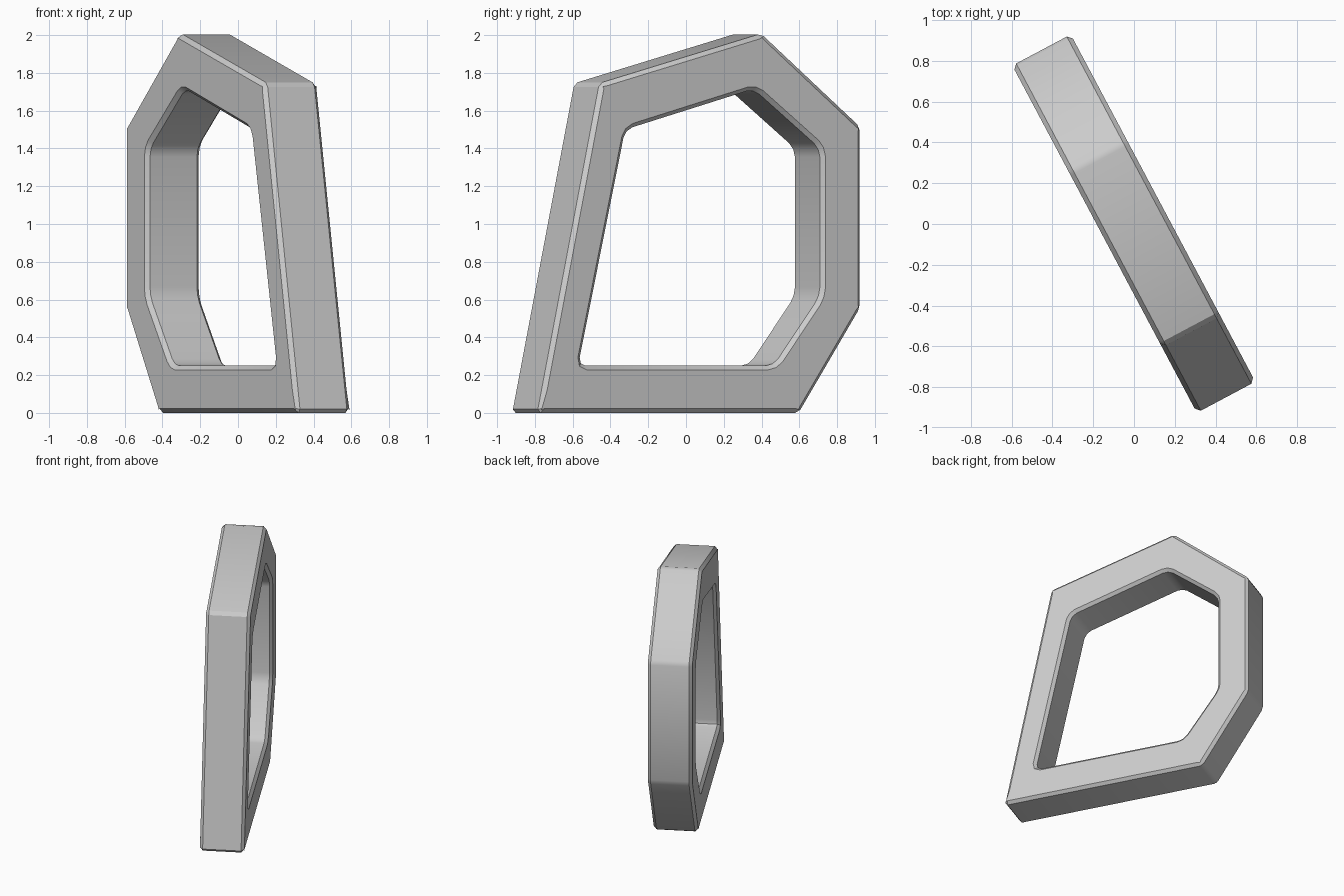
import bpy, bmesh, math
from mathutils import Matrix

if "Cube" in bpy.data.objects:
    bpy.data.objects.remove(bpy.data.objects["Cube"])

THICK = 0.325
CHAMFER = 0.022

# Matching corner points of the frame outline and its opening (along, up)
outer = [(-0.967, 0), (-0.595, 1.745), (0.375, 2.008),
         (0.967, 1.515), (0.967, 0.555), (0.60, 0)]
hole = [(-0.722, 0.25), (-0.44, 1.5), (0.33, 1.715),
        (0.728, 1.4), (0.728, 0.62), (0.45, 0.25)]

bm = bmesh.new()


def loop(points, depth):
    return [bm.verts.new((depth, u, z)) for u, z in points]


half = THICK / 2
out_a, out_b = loop(outer, -half), loop(outer, half)
in_a, in_b = loop(hole, -half), loop(hole, half)

# Closed ring: two sides, outer wall and inner wall
for one, two in ((out_a, in_a), (in_a, in_b), (in_b, out_b), (out_b, out_a)):
    for i in range(len(one)):
        j = (i + 1) % len(one)
        bm.faces.new((one[i], one[j], two[j], two[i]))
bmesh.ops.recalc_face_normals(bm, faces=bm.faces)

# Small chamfers on the outer corners, rounder corners in the opening
inner_edges = [bm.edges.get(pair) for pair in zip(in_a, in_b)]
outer_edges = [bm.edges.get(pair) for pair in zip(out_a, out_b)]
bmesh.ops.bevel(bm, geom=inner_edges, offset=0.045, segments=2, profile=0.5, affect='EDGES')
bmesh.ops.bevel(bm, geom=outer_edges, offset=0.02, segments=1, profile=0.5, affect='EDGES')

# Chamfer every rim
rims = [e for e in bm.edges if e.calc_face_angle(0) > math.radians(80)]
bmesh.ops.bevel(bm, geom=rims, offset=CHAMFER, segments=1, profile=0.5, affect='EDGES')

# Turn the frame about the vertical axis
bm.transform(Matrix.Rotation(math.radians(28), 4, 'Z'))
bmesh.ops.recalc_face_normals(bm, faces=bm.faces)

mesh = bpy.data.meshes.new("ring_frame")
bm.to_mesh(mesh)
bm.free()
frame = bpy.data.objects.new("ring_frame", mesh)
bpy.context.collection.objects.link(frame)

# Plain grey material
grey = bpy.data.materials.new("light_grey")
grey.use_nodes = True
colour = (0.6, 0.6, 0.6, 1)
grey.diffuse_color = colour
grey.node_tree.nodes["Principled BSDF"].inputs["Base Color"].default_value = colour
mesh.materials.append(grey)

bpy.ops.object.select_all(action='DESELECT')
frame.select_set(True)
bpy.context.view_layer.objects.active = frame
bpy.ops.object.shade_smooth_by_angle(angle=math.radians(30))
